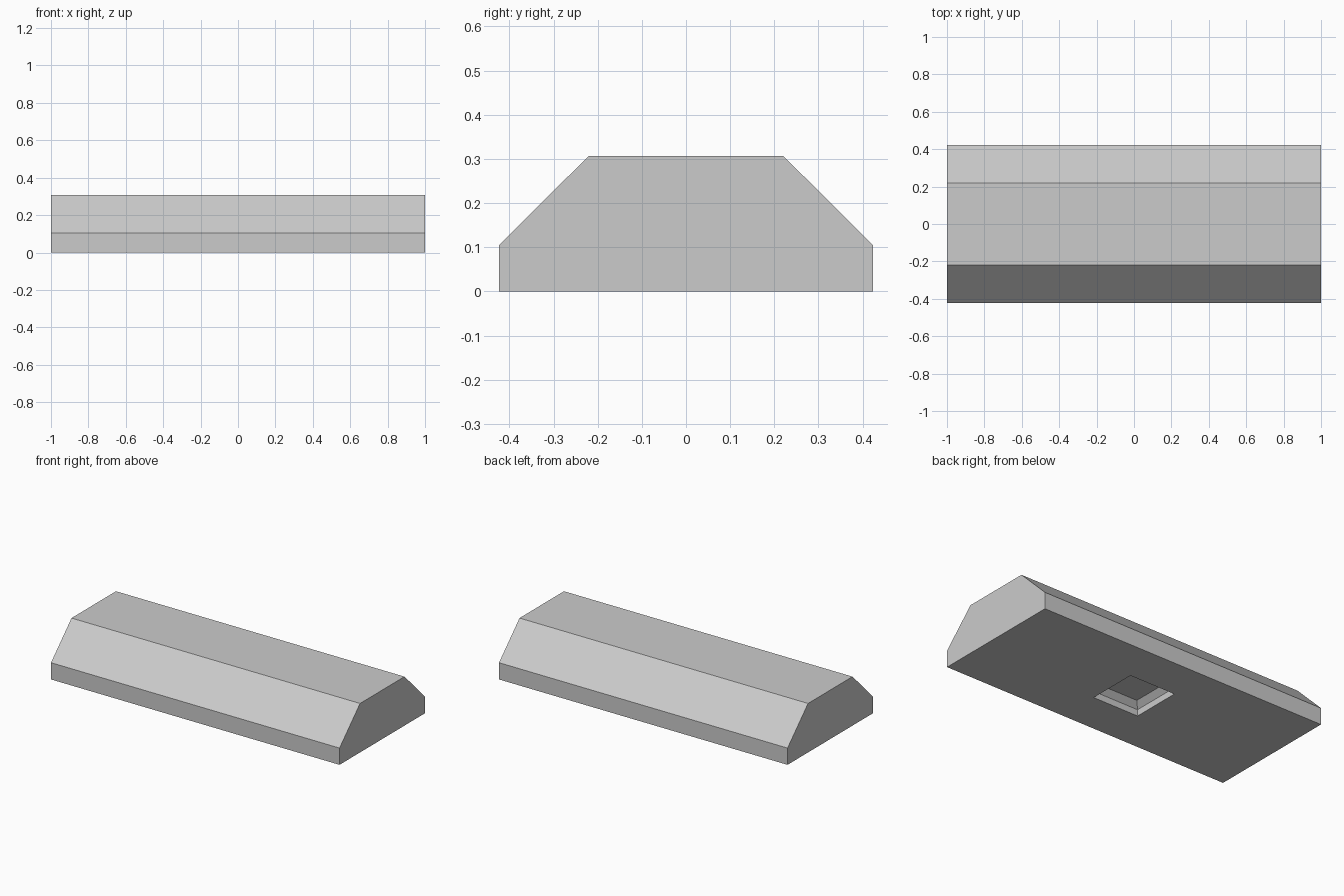
import bpy
import bmesh

cube = bpy.data.objects.get("Cube")
if cube:
    bpy.data.objects.remove(cube, do_unlink=True)

# Plain grey material
GREY = (0.6, 0.6, 0.6, 1.0)
grey = bpy.data.materials.new("plain_grey")
grey.use_nodes = True
grey.diffuse_color = GREY
grey.node_tree.nodes["Principled BSDF"].inputs["Base Color"].default_value = GREY

LENGTH = 2.0
HALF_DEPTH, HALF_TOP = 0.423, 0.22
SIDE_HEIGHT, HEIGHT = 0.105, 0.307
POCKET, POCKET_WALL, POCKET_TAPER = 0.318, 0.04, 0.033

bm = bmesh.new()

# Bar: bevelled cross-section extruded along x
profile = [(-HALF_DEPTH, 0), (HALF_DEPTH, 0), (HALF_DEPTH, SIDE_HEIGHT),
           (HALF_TOP, HEIGHT), (-HALF_TOP, HEIGHT), (-HALF_DEPTH, SIDE_HEIGHT)]
end = bm.faces.new([bm.verts.new((-LENGTH / 2, y, z)) for y, z in profile])
extruded = bmesh.ops.extrude_face_region(bm, geom=[end])["geom"]
bmesh.ops.translate(bm, vec=(LENGTH, 0, 0),
                    verts=[v for v in extruded if isinstance(v, bmesh.types.BMVert)])
bmesh.ops.recalc_face_normals(bm, faces=bm.faces)

# Square opening centred in the underside
base = min(bm.faces, key=lambda f: f.calc_center_median().z)
bmesh.ops.inset_individual(bm, faces=[base], thickness=0.1)
for v in base.verts:
    v.co.x = POCKET / 2 if v.co.x > 0 else -POCKET / 2
    v.co.y = POCKET / 2 if v.co.y > 0 else -POCKET / 2


def raise_pocket(face, height, shrink):
    """Push the pocket ceiling upward, drawing its edges inward."""
    new = bmesh.ops.extrude_discrete_faces(bm, faces=[face])["faces"][0]
    for v in new.verts:
        v.co.z += height
        v.co.x *= shrink
        v.co.y *= shrink
    return new


# Pocket: upright wall, then a tapered shoulder to the ceiling
ceiling = raise_pocket(base, POCKET_WALL, 1.0)
raise_pocket(ceiling, POCKET_TAPER, 1 - 2 * POCKET_TAPER / POCKET)

# Merge the flat ring around the opening back into clean geometry
bmesh.ops.remove_doubles(bm, verts=bm.verts, dist=0.0001)
bmesh.ops.recalc_face_normals(bm, faces=bm.faces)

mesh = bpy.data.meshes.new("bevelled_bar")
bm.to_mesh(mesh)
bm.free()
mesh.materials.append(grey)
bar = bpy.data.objects.new("bevelled_bar", mesh)
bpy.context.scene.collection.objects.link(bar)
